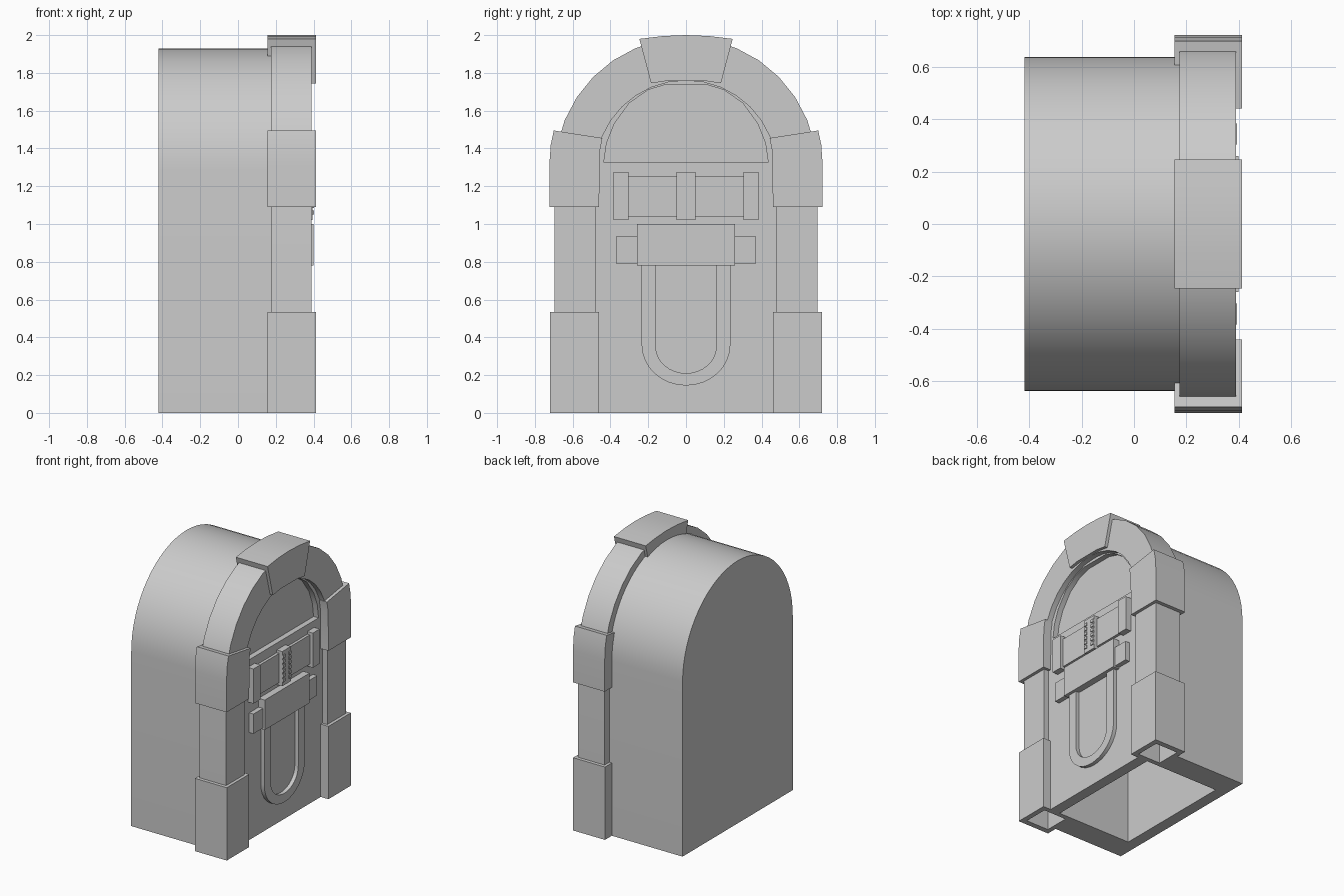
import bpy, bmesh, math

cube = bpy.data.objects.get("Cube")
if cube:
    bpy.data.objects.remove(cube, do_unlink=True)

grey = bpy.data.materials.new("plain_grey")
grey.use_nodes = True
grey.diffuse_color = (0.6, 0.6, 0.6, 1)
grey.node_tree.nodes["Principled BSDF"].inputs["Base Color"].default_value = (0.6, 0.6, 0.6, 1)


def prism(name, outline, x0, x1):
    """Extrude a (y, z) outline along x."""
    bm = bmesh.new()
    back = [bm.verts.new((x0, y, z)) for y, z in outline]
    front = [bm.verts.new((x1, y, z)) for y, z in outline]
    bm.faces.new(back)
    bm.faces.new(front)
    count = len(outline)
    for i in range(count):
        j = (i + 1) % count
        bm.faces.new((back[i], back[j], front[j], front[i]))
    bmesh.ops.recalc_face_normals(bm, faces=bm.faces)
    mesh = bpy.data.meshes.new(name)
    bm.to_mesh(mesh)
    bm.free()
    obj = bpy.data.objects.new(name, mesh)
    bpy.context.collection.objects.link(obj)
    mesh.materials.append(grey)
    return obj


def rect(y0, y1, z0, z1):
    return [(y0, z0), (y1, z0), (y1, z1), (y0, z1)]


def arc(ry, rz, cz, steps, start=0, end=180):
    out = []
    for i in range(steps + 1):
        a = math.radians(start + (end - start) * i / steps)
        out.append((ry * math.cos(a), cz + rz * math.sin(a)))
    return out


def arch(ry, rz, cz, steps, base=0):
    return [(ry, base)] + arc(ry, rz, cz, steps) + [(-ry, base)]


def select(obj):
    bpy.ops.object.select_all(action="DESELECT")
    obj.select_set(True)
    bpy.context.view_layer.objects.active = obj


def cut(obj, outline, x0, x1):
    """Remove an extruded outline from a part."""
    cutter = prism("cutter", outline, x0, x1)
    cutter.hide_render = True
    mod = obj.modifiers.new("cut", "BOOLEAN")
    mod.operation = "DIFFERENCE"
    mod.solver = "EXACT"
    mod.object = cutter
    select(obj)
    bpy.ops.object.modifier_apply(modifier=mod.name)
    bpy.data.objects.remove(cutter, do_unlink=True)


def mirrored(outline, side):
    return [(side * y, z) for y, z in outline]


parts = []
CENTRE = 1.28

# Cabinet, hollow and open underneath
body = prism("cabinet", arch(0.64, 0.65, CENTRE, 32), -0.42, 0.18)
cut(body, arch(0.46, 0.46, CENTRE, 24, -0.1), -0.335, 0.3)
parts.append(body)

# Arched surround around the front
surround = prism("arched_surround",
                 arch(0.695, 0.705, CENTRE, 16) + arch(0.48, 0.48, CENTRE, 16)[::-1],
                 0.175, 0.39)
for side in (1, -1):
    cut(surround, mirrored(rect(0.495, 0.68, -0.1, 0.5), side), 0.19, 0.375)
parts.append(surround)

# Front panel with sunken domed window
panel = prism("front_panel", arch(0.485, 0.485, CENTRE, 24), 0.27, 0.35)
dome = [(0.435, 1.325), (0.42, 1.43), (0.38, 1.53), (0.3, 1.64), (0.2, 1.71), (0.11, 1.737)]
cut(panel, dome + mirrored(dome[::-1], -1), 0.31, 0.5)
parts.append(panel)

# Overlapping blocks on the surround
shoulder = [(0.46, 1.09), (0.723, 1.09), (0.723, 1.32), (0.716, 1.42), (0.7, 1.495),
            (0.443, 1.455), (0.457, 1.38)]
for side, label in ((1, "left"), (-1, "right")):
    foot = prism(label + "_foot_block", rect(*sorted((0.46 * side, 0.72 * side)), 0, 0.535), 0.155, 0.413)
    cut(foot, mirrored(rect(0.495, 0.68, -0.1, 0.5), side), 0.19, 0.375)
    parts.append(foot)
    parts.append(prism(label + "_shoulder_block", mirrored(shoulder, side), 0.155, 0.413))
keystone = [(0.185, 1.745), (0.247, 1.98), (0.12, 1.995)]
parts.append(prism("keystone", keystone + [(0, 2)] + mirrored(keystone[::-1], -1)
                   + [(-0.1, 1.758), (0.1, 1.758)], 0.155, 0.413))

# Selector strip, end caps and button column
parts.append(prism("selector_strip", rect(-0.31, 0.31, 1.04, 1.255), 0.34, 0.37))
for label, y0, y1 in (("left_cap", 0.305, 0.385), ("right_cap", -0.385, -0.305),
                      ("button_column", -0.05, 0.05)):
    parts.append(prism("selector_" + label, rect(y0, y1, 1.02, 1.275), 0.34, 0.395))
for row in range(6):
    z = 1.05 + row * 0.035
    for y in (-0.035, 0.035):
        parts.append(prism("button", rect(y - 0.013, y + 0.013, z, z + 0.022), 0.39, 0.402))

# Middle plate with side ears
parts.append(prism("middle_plate", rect(-0.26, 0.26, 0.78, 1.0), 0.34, 0.4))
for side, label in ((1, "left"), (-1, "right")):
    ear = mirrored(rect(0.25, 0.37, 0.79, 0.935), side)
    parts.append(prism(label + "_plate_ear", ear, 0.34, 0.385))

# Rounded frame below the plate
outer = [(-0.235, 0.785)] + arc(0.235, 0.215, 0.36, 16, 180, 360) + [(0.235, 0.785)]
inner = [(-0.16, 0.785)] + arc(0.16, 0.14, 0.35, 16, 180, 360) + [(0.16, 0.785)]
parts.append(prism("lower_frame", outer + inner[::-1], 0.34, 0.378))

for obj in parts:
    select(obj)
    bpy.ops.object.shade_smooth_by_angle(angle=math.radians(30))
